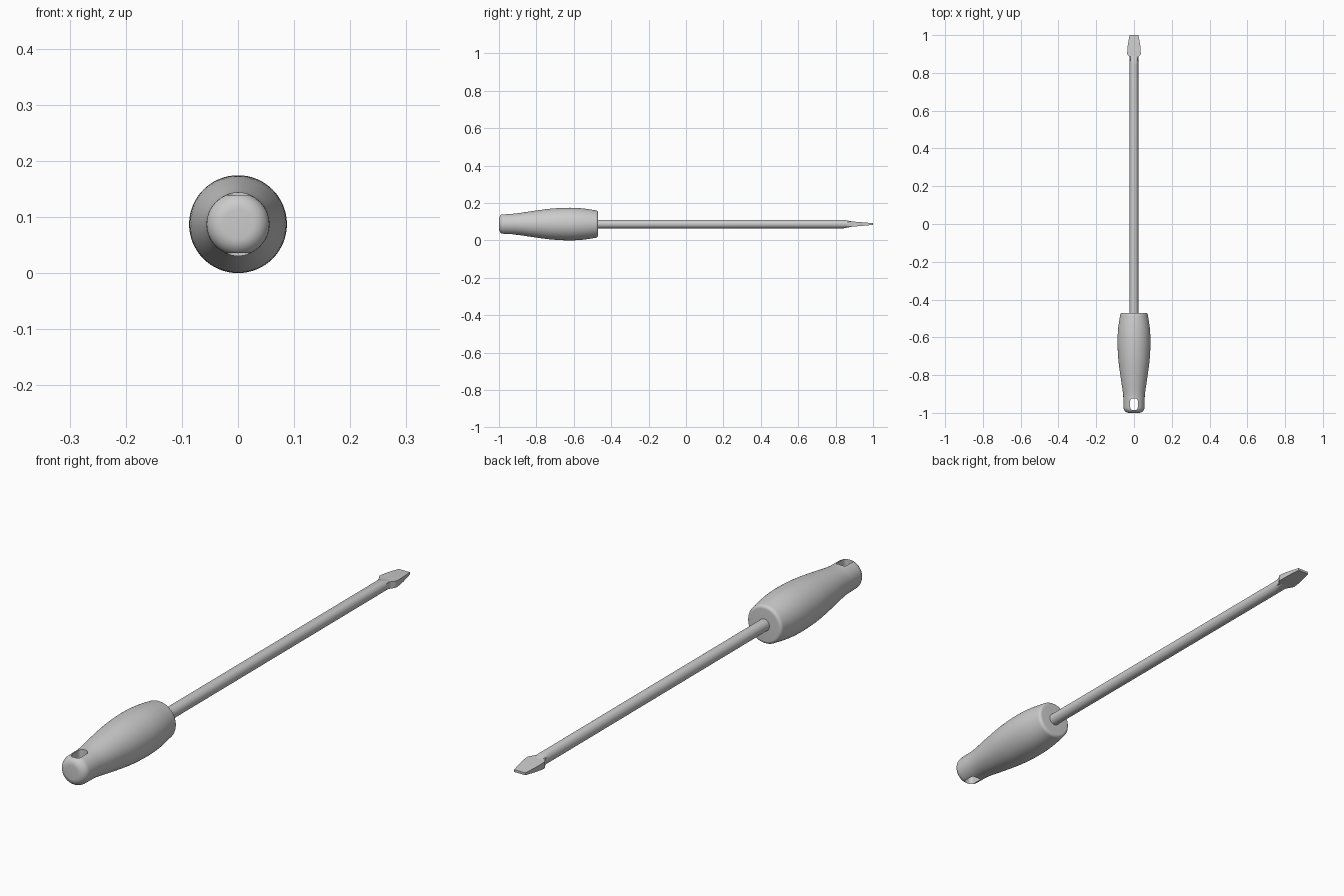
import bpy, bmesh, math

if "Cube" in bpy.data.objects:
    bpy.data.objects.remove(bpy.data.objects["Cube"])

AXIS_Z = 0.0872


def loft(name, rings, angle=30):
    """Skin a list of equal-length point rings and cap both ends."""
    bm = bmesh.new()
    loops = [[bm.verts.new(p) for p in ring] for ring in rings]
    n = len(loops[0])
    for a, b in zip(loops, loops[1:]):
        for i in range(n):
            j = (i + 1) % n
            bm.faces.new((a[i], a[j], b[j], b[i]))
    bm.faces.new(loops[0])
    bm.faces.new(loops[-1])
    bmesh.ops.recalc_face_normals(bm, faces=bm.faces)
    mesh = bpy.data.meshes.new(name)
    bm.to_mesh(mesh)
    bm.free()
    obj = bpy.data.objects.new(name, mesh)
    bpy.context.collection.objects.link(obj)
    smooth(obj, angle)
    return obj


def smooth(obj, angle=30):
    bpy.ops.object.select_all(action='DESELECT')
    obj.select_set(True)
    bpy.context.view_layer.objects.active = obj
    bpy.ops.object.shade_smooth_by_angle(angle=math.radians(angle))


def circle(y, r, flat=1.0, n=64):
    """Ring around the tool axis, with z clipped to +-flat."""
    pts = []
    for i in range(n):
        t = 2 * math.pi * i / n
        z = max(-flat, min(flat, r * math.sin(t)))
        pts.append((r * math.cos(t), y, AXIS_Z + z))
    return pts


def fillet(y, r, size, a0, a1, steps=8):
    """Arc points (y, radius) about centre (y, r)."""
    out = []
    for i in range(steps + 1):
        t = math.radians(a0 + (a1 - a0) * i / steps)
        out.append((y + size * math.cos(t), r + size * math.sin(t)))
    return out


def spline(pts, steps=5):
    """Catmull-Rom curve through the points."""
    p = [pts[0]] + pts + [pts[-1]]
    out = []
    for a, b, c, d in zip(p, p[1:], p[2:], p[3:]):
        for s in range(steps):
            t = s / steps
            out.append(tuple(0.5 * (2 * b[k] + (c[k] - a[k]) * t
                       + (2 * a[k] - 5 * b[k] + 4 * c[k] - d[k]) * t * t
                       + (3 * b[k] - a[k] - 3 * c[k] + d[k]) * t ** 3) for k in (0, 1)))
    return out


# Handle: rounded butt, swelling grip, rounded front edge
body = [(-0.91, 0.057), (-0.88, 0.0605), (-0.80, 0.0725), (-0.71, 0.0835),
        (-0.62, 0.0872), (-0.55, 0.0835), (-0.483, 0.0735)]
profile = fillet(-0.97, 0.026, 0.03, 180, 90) + spline(body)
profile += fillet(-0.483, 0.0605, 0.013, 80, 0)
handle = loft("handle", [circle(y, r) for y, r in profile])

# Hanging slot through the butt of the handle
slot = []
for z in (-0.1, 0.3):
    ring = []
    for i in range(32):
        t = 2 * math.pi * (i + 0.5) / 32
        c, s = math.cos(t), math.sin(t)
        ring.append((math.copysign(0.006, c) + 0.014 * c,
                     -0.954 + math.copysign(0.017, s) + 0.014 * s, z))
    slot.append(ring)
cutter = loft("slot_cutter", slot)
cutter.hide_render = True
mod = handle.modifiers.new("slot", 'BOOLEAN')
mod.operation = 'DIFFERENCE'
mod.solver = 'EXACT'
mod.object = cutter
bpy.context.view_layer.objects.active = handle
# move the cut ahead of any smoothing modifier before applying
bpy.ops.object.modifier_move_to_index(modifier=mod.name, index=0)
bpy.ops.object.modifier_apply(modifier=mod.name)
bpy.data.objects.remove(cutter)
smooth(handle)

# Shaft: round rod whose tip is ground down to two flats
R = 0.0225
loft("shaft", [circle(-0.55, R), circle(0.845, R), circle(0.865, R, 0.0185),
               circle(0.893, R, 0.013)])

# Blade: flared flat tip, (y, half width, half thickness)
stations = [(0.862, 0.0205, 0.0105), (0.876, 0.022, 0.0125), (0.887, 0.026, 0.0135),
            (0.894, 0.033, 0.013), (0.902, 0.036, 0.0125), (0.92, 0.0355, 0.0115),
            (0.95, 0.0325, 0.009), (1.0, 0.0235, 0.0045)]
loft("blade", [[(sx * w, y, AXIS_Z + sz * h)
                for sx, sz in ((-1, -1), (1, -1), (1, 1), (-1, 1))]
               for y, w, h in stations])
